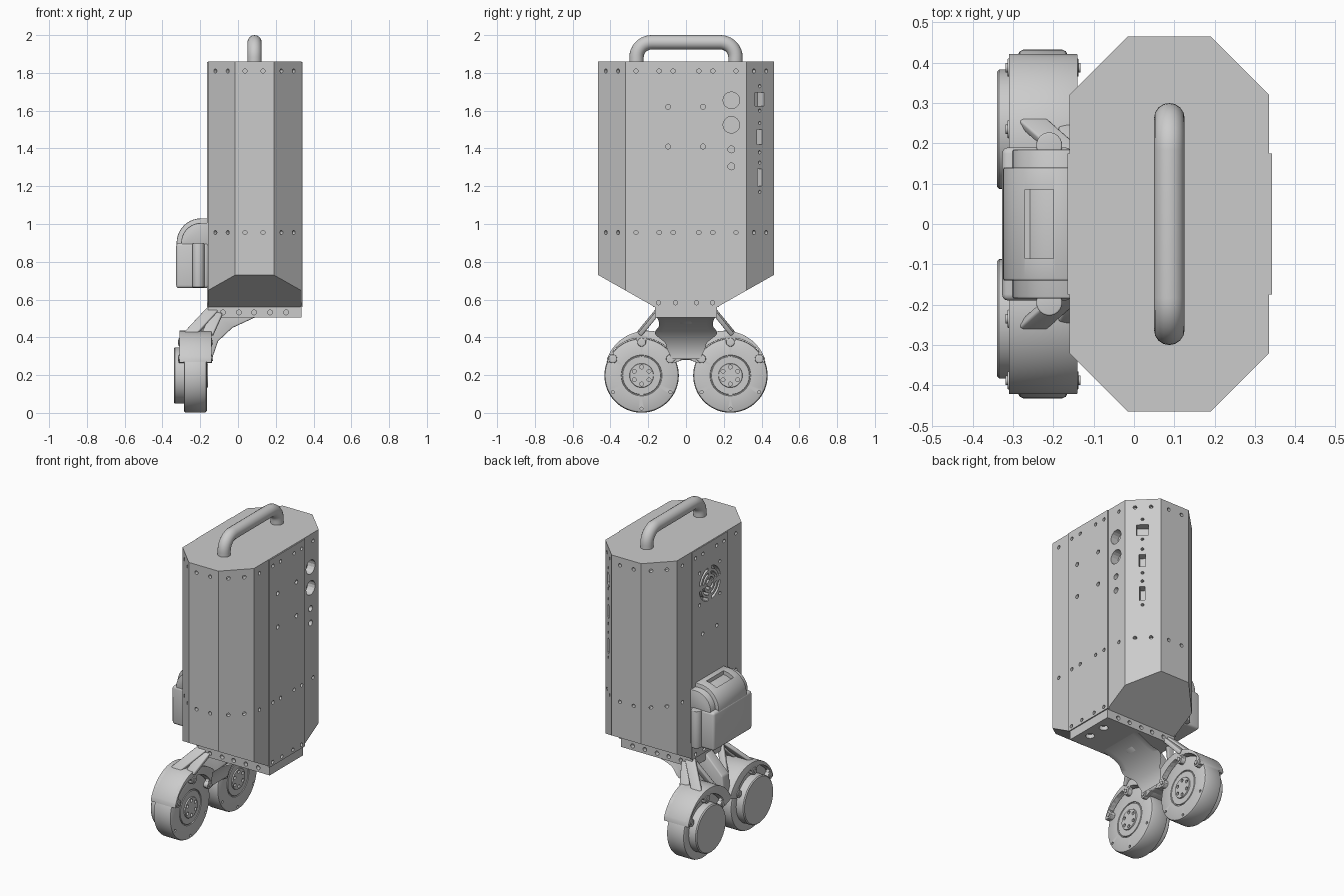
import bpy, bmesh
from math import sin, cos, pi, radians, exp, sqrt
from mathutils import Vector as V, Matrix

if "Cube" in bpy.data.objects:
    bpy.data.objects.remove(bpy.data.objects["Cube"])


def add_prism(bm, pts, vec):
    base = [bm.verts.new(p) for p in pts]
    top = [bm.verts.new(V(p) + V(vec)) for p in pts]
    n = len(pts)
    faces = [bm.faces.new(base), bm.faces.new(top[::-1])]
    for i in range(n):
        j = (i + 1) % n
        faces.append(bm.faces.new((base[j], base[i], top[i], top[j])))
    bmesh.ops.recalc_face_normals(bm, faces=faces)


def finish(bm, name, bevel=0, segs=3, smooth=True):
    me = bpy.data.meshes.new(name)
    bm.to_mesh(me)
    bm.free()
    ob = bpy.data.objects.new(name, me)
    bpy.context.collection.objects.link(ob)
    for o in bpy.context.selected_objects:
        o.select_set(False)
    ob.select_set(True)
    bpy.context.view_layer.objects.active = ob
    if bevel:
        m = ob.modifiers.new("bevel", 'BEVEL')
        m.width, m.segments, m.limit_method = bevel, segs, 'ANGLE'
        bpy.ops.object.modifier_apply(modifier="bevel")
    if smooth:
        bpy.ops.object.shade_smooth_by_angle(angle=radians(35))
    return ob


def prism(name, pts, vec, **kw):
    bm = bmesh.new()
    add_prism(bm, pts, vec)
    return finish(bm, name, **kw)


def box(name, x, y, z, **kw):
    return prism(name, [(x[0], y[0], z[0]), (x[1], y[0], z[0]), (x[1], y[1], z[0]), (x[0], y[1], z[0])],
                 (0, 0, z[1] - z[0]), **kw)


def ring(c, n, r, count=16):
    n = V(n).normalized()
    u = n.orthogonal().normalized()
    w = n.cross(u)
    return [V(c) + u * r * cos(2 * pi * i / count) + w * r * sin(2 * pi * i / count) for i in range(count)]


def drill(bm, p, n, r, depth=.025):
    n = V(n).normalized()
    add_prism(bm, ring(V(p) + n * .02, n, r), -n * (depth + .02))


def carve(obs, bm):
    cut = finish(bm, "cutter", smooth=False)
    cut.hide_render = True
    for ob in obs:
        m = ob.modifiers.new("cut", 'BOOLEAN')
        m.object, m.operation, m.solver = cut, 'DIFFERENCE', 'EXACT'
        bpy.context.view_layer.objects.active = ob
        bpy.ops.object.modifier_apply(modifier="cut")
    bpy.data.objects.remove(cut)


# octagonal case with sloped underside
X0, X1, XC = -.16, .335, .0875
octagon = [(-.015, .465), (.19, .465), (X1, .32), (X1, -.32), (.19, -.465), (-.015, -.465), (X0, -.32), (X0, .32)]
bm = bmesh.new()
add_prism(bm, [(x, y, .56) for x, y in octagon], (0, 0, 1.3))
for s in (1, -1):
    r = bmesh.ops.bisect_plane(bm, geom=bm.verts[:] + bm.edges[:] + bm.faces[:], plane_co=(0, .165 * s, .56),
                               plane_no=(0, .17 * s, -.3), clear_outer=True)
    bmesh.ops.holes_fill(bm, edges=[e for e in bm.edges if e.is_boundary], sides=0)
bmesh.ops.recalc_face_normals(bm, faces=bm.faces)
case = finish(bm, "case", smooth=False)
side_panel = box("side_panel", (.33, .342), (-.175, .175), (.56, 1.858), smooth=False)
back_panel = box("back_panel", (-.165, -.155), (-.175, .175), (.56, 1.858), smooth=False)
bracket = box("base_bracket", (X0, X1), (-.165, .165), (.505, .565), smooth=False)

# screw holes, sockets and vent cut into the case
bm = bmesh.new()
for z in (1.81, .955):
    for s in (1, -1):
        for dx in (-.05, .045):
            drill(bm, (XC + dx, .465 * s, z), (0, s, 0), .011)
        for sx, fx in ((1, X1), (-1, X0)):
            for d in (.04, .105):
                drill(bm, (fx - sx * d, s * (.32 + d), z), (sx, s, 0), .011)
            for y in (.068, .142, .265):
                drill(bm, (fx, s * y, z), (sx, 0, 0), .011)
for y in (-.145, -.055, .055, .14):
    drill(bm, (X1, y, .583), (1, 0, 0), .011)
    drill(bm, (X0, y, .583), (-1, 0, 0), .011)
for y, z, r in ((-.095, 1.62, .013), (.09, 1.62, .013), (-.095, 1.41, .013), (.09, 1.41, .013),
                (.24, 1.655, .044), (.24, 1.525, .044), (.24, 1.395, .018), (.24, 1.305, .018)):
    drill(bm, (X1, y, z), (1, 0, 0), r, .05 if r > .015 else .02)
for y in (.07, -.07):
    drill(bm, (X0, y, 1.31), (-1, 0, 0), .012)
n, t, mid = V((1, 1, 0)).normalized(), V((-1, 1, 0)).normalized(), V((.265, .39, 0))
for z in (1.73, 1.6, 1.535, 1.38, 1.325, 1.17):
    drill(bm, mid + V((0, 0, z)), n, .009)
for z, w, h in ((1.66, .034, .035), (1.46, .019, .04), (1.245, .016, .045)):
    add_prism(bm, [mid + n * .02 + t * w * a + V((0, 0, z + h * b)) for a, b in ((-1, -1), (1, -1), (1, 1), (-1, 1))],
              -n * .07)
for r0, r1 in ((.022, .04), (.056, .072), (.088, .106)):
    for q in range(4):
        a = [radians(q * 90 + 10 + 70 * i / 8) for i in range(9)]
        arc = [(r1, k) for k in a] + [(r0, k) for k in a[::-1]]
        add_prism(bm, [(-.19, r * cos(k), 1.6 + r * sin(k)) for r, k in arc], (.06, 0, 0))
for s in (1, -1):
    for dy in (.125,):
        for s2 in (1, -1):
            drill(bm, (X0, s * .1, 1.6 + s2 * .1), (-1, 0, 0), .01)
carve([case, side_panel, back_panel], bm)

bm = bmesh.new()
for s in (1, -1):
    for x in (-.08, .005, .085, .17, .255):
        drill(bm, (x, .165 * s, .532), (0, s, 0), .013)
    drill(bm, (.275, .06 * s, .505), (0, 0, -1), .026)
carve([bracket], bm)

# carrying handle: tube swept along a rounded arch
path = [(-.262, 1.84)] + [(-.182 - .08 * cos(radians(a)), 1.882 + .08 * sin(radians(a))) for a in range(0, 91, 10)]
path += [(-y, z) for y, z in path[::-1]]
cu = bpy.data.curves.new("handle", 'CURVE')
cu.dimensions, cu.bevel_depth, cu.bevel_resolution = '3D', .038, 6
sp = cu.splines.new('POLY')
sp.points.add(len(path) - 1)
for p, (y, z) in zip(sp.points, path):
    p.co = (XC, y, z, 1)
sp.use_smooth = True
bpy.context.collection.objects.link(bpy.data.objects.new("handle", cu))


# rear equipment box with rounded hood and slot
def hood(name, r, half):
    pts = [(-.155, -half, .87), (-.195 - r, -half, .87)]
    pts += [(-.195 - r * cos(radians(a)), -half, .9 + r * sin(radians(a))) for a in range(0, 91, 9)]
    return prism(name, pts + [(-.155, -half, .9 + r)], (0, 2 * half, 0), bevel=.006, segs=2)


box("rear_box", (-.327, -.155), (-.19, .19), (.66, .9), bevel=.016)
hood("rear_hood_inner", .106, .185)
outer = hood("rear_hood", .13, .14)
bm = bmesh.new()
add_prism(bm, [(-.27, -.085, .985), (-.2, -.085, .985), (-.2, .085, .985), (-.27, .085, .985)], (0, 0, .1))
carve([outer], bm)
for s in (1, -1):
    prism("rear_box_boss", ring((-.21, .195 * s, .665), (0, 0, 1), .032, 24), (0, 0, .232), bevel=.004)

# curved arm from the bracket down between the wheels
keys = [(0, .165), (.45, .142), (.6, .165), (.8, .105), (1, .08)]


def width(t):
    for (a, wa), (b, wb) in zip(keys, keys[1:]):
        if t <= b:
            k = (t - a) / (b - a)
            return wa + (wb - wa) * k * k * (3 - 2 * k)
    return wb


bm = bmesh.new()
rows = []
for i in range(25):
    t = i / 24
    a, w = t * pi / 2, width(t)
    rows.append([bm.verts.new((.235 - .36 * sin(a), w * (j / 4 - 1), .285 + .235 * cos(a))) for j in range(9)])
for r0, r1 in zip(rows, rows[1:]):
    for j in range(8):
        bm.faces.new((r0[j], r0[j + 1], r1[j + 1], r1[j]))
bmesh.ops.solidify(bm, geom=bm.faces[:], thickness=.03)
bmesh.ops.recalc_face_normals(bm, faces=bm.faces)
finish(bm, "curved_arm")
web = [(.1, .51), (-.155, .55), (-.275, .43), (-.29, .28), (-.14, .28), (-.105, .38), (-.03, .45)]
prism("arm_web", [(x, -.035, z) for x, z in web], (0, .07, 0), bevel=.008)


def strut(name, a, b, wide, thick):
    a, b = V(a), V(b)
    d = (b - a).normalized()
    u = d.cross(V((1, 0, 0))).normalized() * thick
    w = d.cross(u).normalized() * wide
    prism(name, [a + u + w, a - u + w, a - u - w, a + u - w], b - a, bevel=.006)


# wheels, motor covers, fenders and struts, mirrored left and right
profile = [(-.34, 0), (-.34, .142), (-.334, .148), (-.287, .148), (-.287, .186), (-.283, .193), (-.274, .197),
           (-.178, .197), (-.169, .193), (-.165, .186), (-.165, .108), (-.17, .106), (-.17, .102), (-.165, .1),
           (-.165, .064), (-.158, .062), (-.158, 0)]
bolts = [radians(a) for a in (30, 90, 150)]
WY, WZ = .235, .198
for s in (1, -1):
    bm = bmesh.new()
    vs = [bm.verts.new((x, s * WY, WZ + r)) for x, r in profile]
    es = [bm.edges.new(p) for p in zip(vs, vs[1:])]
    bmesh.ops.spin(bm, geom=vs + es, cent=(0, s * WY, WZ), axis=(1, 0, 0), angle=2 * pi, steps=64)
    bmesh.ops.remove_doubles(bm, verts=bm.verts, dist=1e-4)
    bmesh.ops.recalc_face_normals(bm, faces=bm.faces)
    wheel = finish(bm, "wheel")
    bm = bmesh.new()
    for i in range(6):
        a = radians(60 * i + 30)
        drill(bm, (-.158, s * WY + .045 * cos(a), WZ + .045 * sin(a)), (1, 0, 0), .01, .015)
        drill(bm, (-.165, s * WY + .176 * cos(a), WZ + .176 * sin(a)), (1, 0, 0), .008, .015)
    carve([wheel], bm)

    # fender shell and its scalloped edge plates
    def sector(x, inner):
        arc = [radians(21 + 138 * i / 60) for i in range(61)]
        out = [(x, s * (.205 + .227 * cos(a)), .208 + .227 * sin(a)) for a in arc]
        return out + [(x, s * (WY + inner(a) * cos(a)), WZ + inner(a) * sin(a)) for a in arc[::-1]]

    def scallop(a):
        return .199 - .046 * sum(exp(-((a - b) / .13) ** 4) for b in bolts)

    prism("fender", sector(-.31, lambda a: .199), (.17, 0, 0), bevel=.007, segs=2)
    prism("fender_front_plate", sector(-.163, scallop), (.022, 0, 0))
    prism("fender_back_plate", sector(-.309, scallop), (.021, 0, 0))
    for b in bolts:
        c = (s * (WY + .176 * cos(b)), WZ + .176 * sin(b))
        prism("fender_boss", ring((-.314, *c), (1, 0, 0), .023, 20), (.177, 0, 0), bevel=.004, segs=2)
        prism("fender_bolt", ring((-.318, *c), (1, 0, 0), .012, 12), (.186, 0, 0))
    strut("outer_strut", (-.13, .145 * s, .55), (-.26, .26 * s, .41), .03, .012)
    strut("inner_strut", (-.14, .14 * s, .54), (-.27, .03 * s, .3), .02, .012)
    strut("front_strut", (-.11, .15 * s, .53), (-.16, .24 * s, .42), .03, .012)
